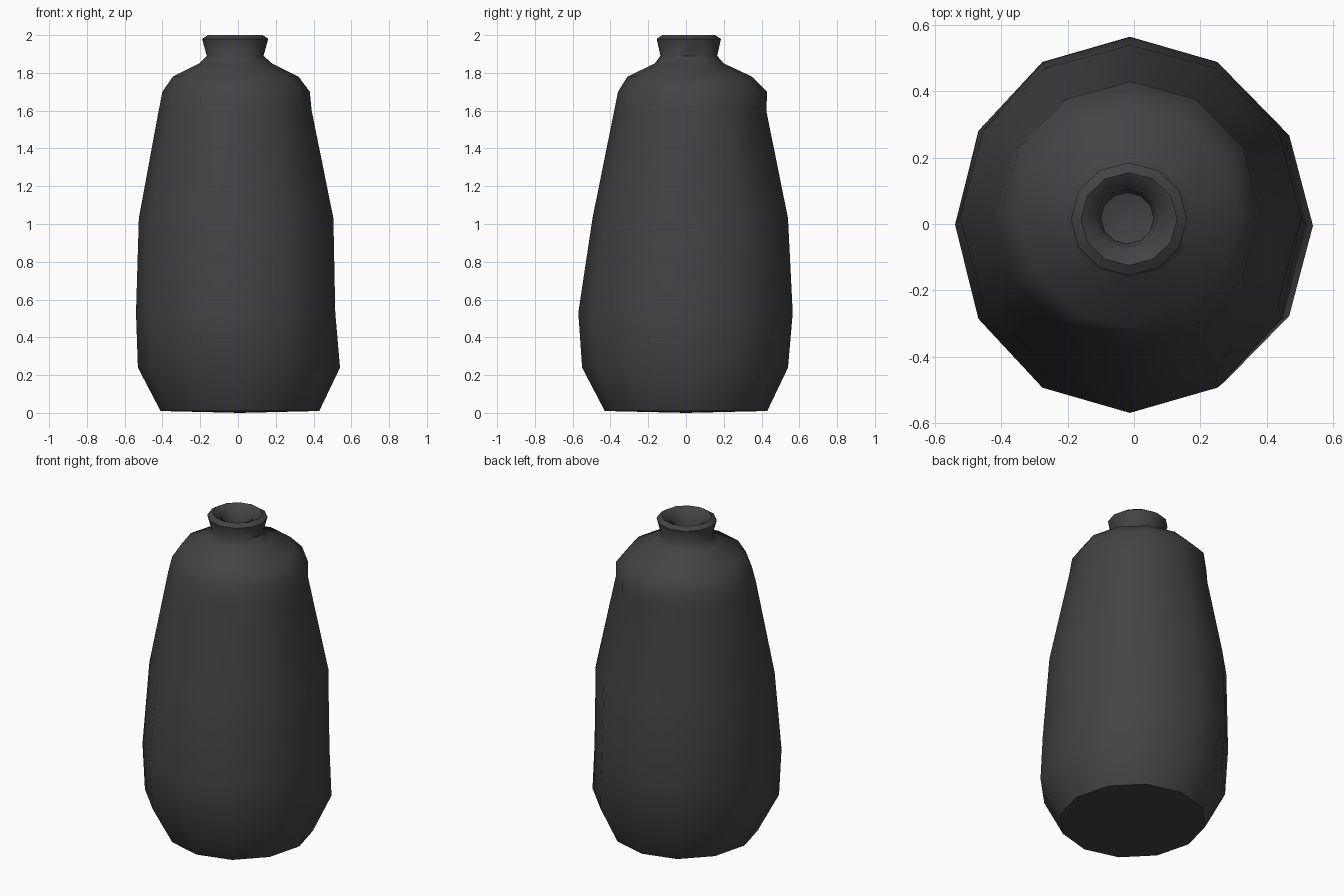
import bpy, bmesh, math

cube = bpy.data.objects.get("Cube")
if cube:
    bpy.data.objects.remove(cube, do_unlink=True)

SIDES = 12

# Dark glazed clay
clay = bpy.data.materials.new("charcoal clay")
clay.use_nodes = True
clay.diffuse_color = (0.055, 0.055, 0.055, 1)
bsdf = clay.node_tree.nodes["Principled BSDF"]
bsdf.inputs["Base Color"].default_value = clay.diffuse_color
bsdf.inputs["Roughness"].default_value = 0.8

# Each ring: height, left edge, right edge, front edge, back edge
RINGS = [
    (0.01, -0.41, 0.43, -0.43, 0.43),   # foot
    (0.24, -0.53, 0.54, -0.55, 0.54),
    (0.53, -0.54, 0.515, -0.57, 0.565),  # widest
    (1.03, -0.525, 0.505, -0.495, 0.54),
    (1.60, -0.42, 0.39, -0.38, 0.425),
    (1.70, -0.40, 0.38, -0.36, 0.43),   # shoulder
    (1.78, -0.345, 0.32, -0.31, 0.35),
    (1.85, -0.205, 0.18, -0.165, 0.20),
    (1.89, -0.165, 0.135, -0.135, 0.165),  # neck
    (1.98, -0.19, 0.16, -0.155, 0.185),  # lip
    (2.00, -0.16, 0.13, -0.125, 0.155),
    (1.97, -0.11, 0.07, -0.07, 0.105),  # mouth
    (1.89, -0.10, 0.06, -0.06, 0.095),
]


def add_ring(bm, ring):
    z, x0, x1, y0, y1 = ring
    verts = []
    for i in range(SIDES):
        a = math.tau * i / SIDES
        x = (x0 + x1) / 2 + (x1 - x0) / 2 * math.cos(a)
        y = (y0 + y1) / 2 + (y1 - y0) / 2 * math.sin(a)
        verts.append(bm.verts.new((x, y, z)))
    return verts


def cap(bm, ring, z):
    # Fan closing a ring at a centre point
    centre = sum((v.co for v in ring[1:]), ring[0].co.copy()) / SIDES
    tip = bm.verts.new((centre.x, centre.y, z))
    for i in range(SIDES):
        bm.faces.new((ring[i], ring[(i + 1) % SIDES], tip))


# Loft the rings into one hollow-mouthed body
bm = bmesh.new()
loops = [add_ring(bm, r) for r in RINGS]
for low, high in zip(loops, loops[1:]):
    for i in range(SIDES):
        j = (i + 1) % SIDES
        bm.faces.new((low[i], low[j], high[j], high[i]))
cap(bm, loops[0], 0)
cap(bm, loops[-1], 1.87)
bmesh.ops.recalc_face_normals(bm, faces=bm.faces)

mesh = bpy.data.meshes.new("bottle")
bm.to_mesh(mesh)
bm.free()
mesh.materials.append(clay)
bottle = bpy.data.objects.new("bottle", mesh)
bpy.context.collection.objects.link(bottle)

# Smooth body with a crisp foot edge
bpy.ops.object.select_all(action='DESELECT')
bottle.select_set(True)
bpy.context.view_layer.objects.active = bottle
bpy.ops.object.shade_smooth_by_angle(angle=math.radians(60))
